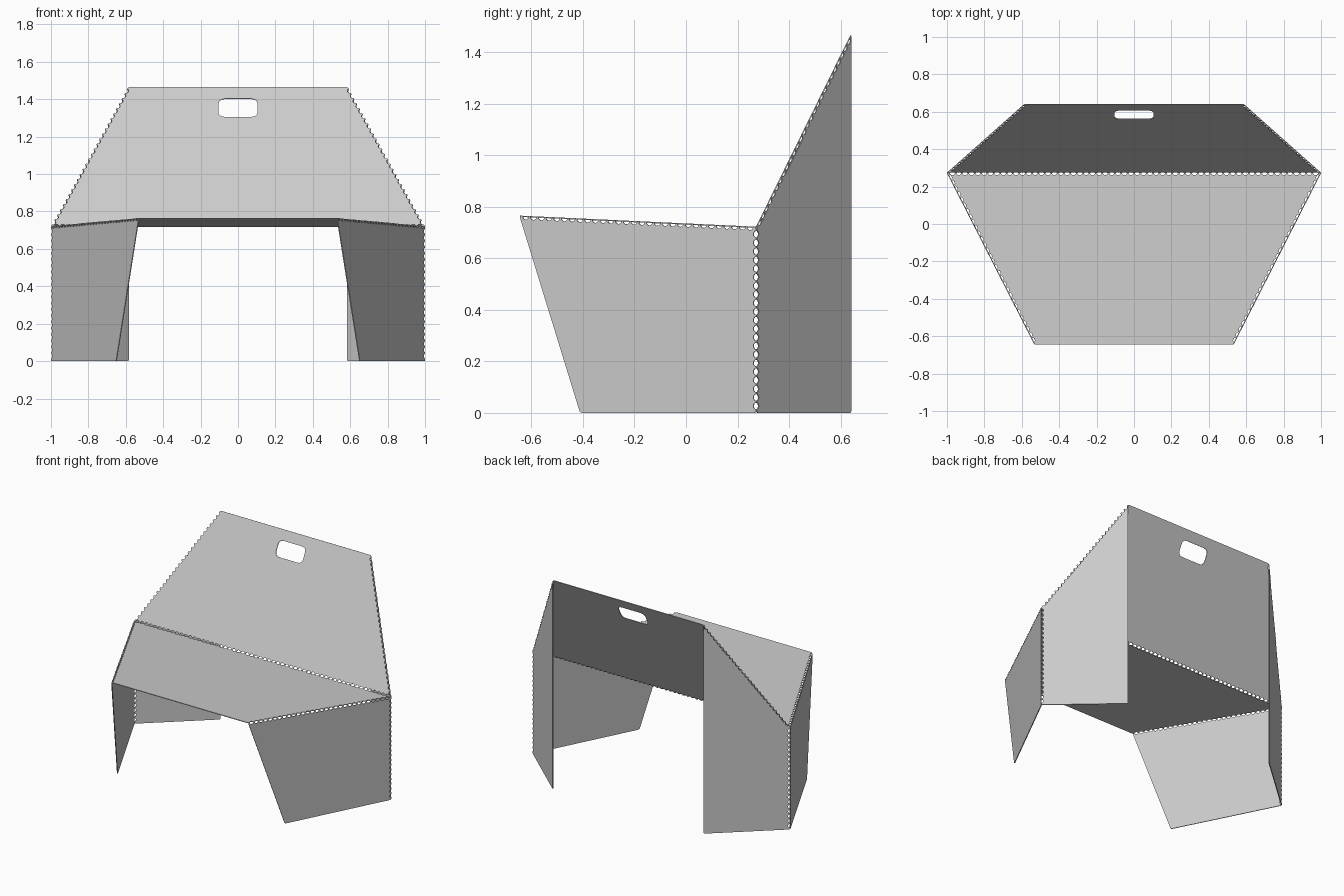
import bpy, bmesh, math
from mathutils import Vector

if "Cube" in bpy.data.objects:
    bpy.data.objects.remove(bpy.data.objects["Cube"])

THICK = 0.005
PITCH = 0.034

mat = bpy.data.materials.new("light_grey_board")
mat.use_nodes = True
grey = (0.6, 0.6, 0.6, 1)
mat.diffuse_color = grey
mat.node_tree.nodes["Principled BSDF"].inputs["Base Color"].default_value = grey


def outline(corners, seams, radius):
    """Rounded outline; edges listed in seams get half-oval perforations."""
    pts = [Vector(c) for c in corners]
    normal = (pts[1] - pts[0]).cross(pts[2] - pts[0]).normalized()
    loop = []
    for i, p in enumerate(pts):
        q = pts[(i + 1) % len(pts)]
        along = (q - p).normalized()
        back = (pts[i - 1] - p).normalized()
        # rounded corner
        for k in range(5):
            t = k / 4
            loop.append(p + back * radius * (1 - t) ** 2 + along * radius * t ** 2)
        # row of notches along a fold
        if i in seams:
            inward = normal.cross(along)
            length = (q - p).length - 2 * radius
            count = round(length / PITCH)
            step = length / count
            for n in range(count):
                mid = p + along * (radius + (n + 0.5) * step)
                for k in range(7):
                    a = math.pi * k / 6
                    loop.append(mid - along * math.cos(a) * step * 0.4
                                + inward * math.sin(a) * 0.012)
    return loop


def panel(name, corners, seams, hole=None):
    bm = bmesh.new()
    loops = [outline(corners, seams, 0.01)]
    if hole:
        loops.append(outline(hole, (), 0.035))
    for loop in loops:
        verts = [bm.verts.new(p) for p in loop]
        for i, v in enumerate(verts):
            bm.edges.new((verts[i - 1], v))
    pts = [Vector(c) for c in corners]
    normal = (pts[1] - pts[0]).cross(pts[2] - pts[0]).normalized()
    bmesh.ops.triangle_fill(bm, use_beauty=True, edges=bm.edges[:], normal=normal)
    mesh = bpy.data.meshes.new(name)
    bm.to_mesh(mesh)
    bm.free()
    mesh.materials.append(mat)
    obj = bpy.data.objects.new(name, mesh)
    bpy.context.collection.objects.link(obj)
    solid = obj.modifiers.new("board_thickness", "SOLIDIFY")
    solid.thickness = THICK
    solid.offset = 0


def at(x, y, z, side=1):
    return Vector((x * side, y, z))


# key fold points on the left half
HINGE = (0.998, 0.273, 0.72)
FRONT = (0.53, -0.645, 0.763)
TOP = (0.585, 0.64, 1.465)

# sloping desk top, perforated on three folds
panel("desk_top", [at(*FRONT, -1), at(*FRONT), at(*HINGE), at(*HINGE, -1)], (1, 2, 3))

# back screen with a carry handle slot
low, high = at(0, *HINGE[1:]), at(0, *TOP[1:])
slot = [low.lerp(high, t) + Vector((x, 0, 0))
        for x, t in ((-0.105, 0.785), (0.105, 0.785), (0.105, 0.915), (-0.105, 0.915))]
panel("back_screen", [at(*HINGE, -1), at(*HINGE), at(*TOP), at(*TOP, -1)], (0, 1, 3), slot)

# front side panels and rear wings, joined at the upright folds
for label, s in (("left", 1), ("right", -1)):
    foot = at(HINGE[0], HINGE[1], 0, s)
    panel(label + "_side_panel",
          [foot, at(*HINGE, s), at(*FRONT, s), at(0.65, -0.41, 0, s)], (0, 1))
    panel(label + "_rear_wing",
          [foot, at(*HINGE, s), at(*TOP, s), at(TOP[0], TOP[1], 0, s)], (0, 1))
